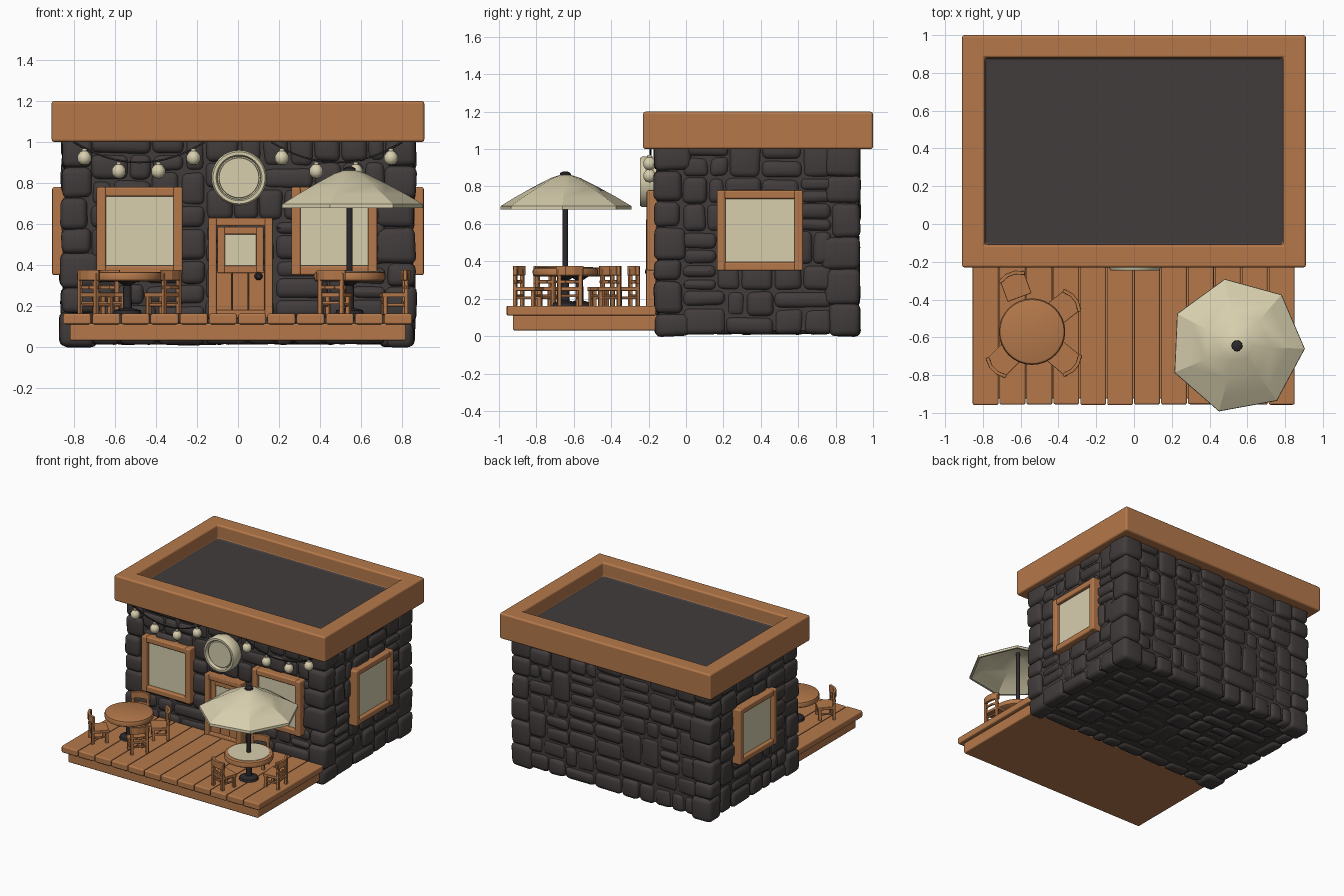
import bpy, bmesh, math, random
from mathutils import Matrix, Vector

random.seed(4)
cube = bpy.data.objects.get("Cube")
if cube:
    bpy.data.objects.remove(cube, do_unlink=True)


def material(name, rgb):
    m = bpy.data.materials.new(name)
    m.use_nodes = True
    m.diffuse_color = (*rgb, 1)
    m.node_tree.nodes["Principled BSDF"].inputs["Base Color"].default_value = (*rgb, 1)
    return m


WOOD = material("warm wood", (0.46, 0.19, 0.07))
STONE = material("dark stone", (0.055, 0.045, 0.045))
CREAM = material("cream", (0.68, 0.62, 0.42))
METAL = material("black metal", (0.025, 0.022, 0.025))


def finish(bm, name, mats, bevel=0.0, angle=40):
    bmesh.ops.recalc_face_normals(bm, faces=bm.faces)
    me = bpy.data.meshes.new(name)
    bm.to_mesh(me)
    bm.free()
    ob = bpy.data.objects.new(name, me)
    bpy.context.collection.objects.link(ob)
    for m in mats:
        me.materials.append(m)
    me.shade_smooth()
    me.set_sharp_from_angle(angle=math.radians(angle))
    if bevel:
        b = ob.modifiers.new("rounded edges", 'BEVEL')
        b.width, b.segments, b.harden_normals = bevel, 3, True
        me.set_sharp_from_angle(angle=math.pi)
    return ob


def add_box(bm, centre, size, M=Matrix()):
    T = M @ Matrix.Translation(centre) @ Matrix.Diagonal((*size, 1))
    return bmesh.ops.create_cube(bm, size=1, matrix=T)["verts"]


def add_span(bm, lo, hi, M=Matrix()):
    lo, hi = Vector(lo), Vector(hi)
    return add_box(bm, (lo + hi) / 2, hi - lo, M)


def span(name, lo, hi, mat, bevel=0.0):
    bm = bmesh.new()
    add_span(bm, lo, hi)
    return finish(bm, name, [mat], bevel)


def lathe(name, profile, mat, M=Matrix(), segs=32, start=0.0, angle=40):
    bm = bmesh.new()
    rings = []
    for r, z in profile:
        turn = [start + math.tau * i / segs for i in range(segs)]
        rings.append([bm.verts.new(M @ Vector((r * math.cos(a), r * math.sin(a), z))) for a in turn])
    for a, b in zip(rings, rings[1:]):
        for i in range(segs):
            j = (i + 1) % segs
            bm.faces.new((a[i], a[j], b[j], b[i]))
    bmesh.ops.remove_doubles(bm, verts=bm.verts, dist=1e-5)
    return finish(bm, name, [mat], angle=angle)


# ---- stone walls: rounded rubble over a core ----
def add_stone(bm, lo, hi, M=Matrix()):
    one = bmesh.new()
    add_span(one, lo, hi, M)
    for v in one.verts:
        v.co += Vector([random.uniform(-0.006, 0.006) for _ in range(3)])
    bmesh.ops.bevel(one, geom=one.edges[:], offset=0.032, segments=3, profile=0.5,
                    affect='EDGES', clamp_overlap=True)
    tmp = bpy.data.meshes.new("tmp")
    one.to_mesh(tmp)
    one.free()
    bm.from_mesh(tmp)
    bpy.data.meshes.remove(tmp)


def rubble(bm, M, u0, v0, u1, v1):
    w, h = u1 - u0, v1 - v0
    if w * h < random.uniform(0.02, 0.042) and w < 0.32:
        out = random.uniform(-0.012, 0.002)
        add_stone(bm, (u0 + 0.002, v0 + 0.002, out - 0.1), (u1 - 0.002, v1 - 0.002, out), M)
        return
    t = random.uniform(0.36, 0.64)
    if w > h * 1.4:
        rubble(bm, M, u0, v0, u0 + w * t, v1)
        rubble(bm, M, u0 + w * t, v0, u1, v1)
    else:
        rubble(bm, M, u0, v0, u1, v0 + h * t)
        rubble(bm, M, u0, v0 + h * t, u1, v1)


def facing(origin, u, v, n):
    return Matrix.Translation(origin) @ Matrix((u, v, n)).transposed().to_4x4()


X, Y, Z = Vector((1, 0, 0)), Vector((0, 1, 0)), Vector((0, 0, 1))
MID = 0.38
FRONT = facing((0, -0.165, 0), X, Z, -Y)
SIDES = {s: facing((s * 0.862, MID, 0), Y * s, Z, X * s) for s in (1, -1)}

span("wall_core", (-0.84, -0.142, 0.03), (0.84, 0.905, 1.05), STONE)
bm = bmesh.new()
rubble(bm, FRONT, -0.72, 0.01, 0.72, 1.03)
rubble(bm, facing((0, 0.928, 0), -X, Z, Y), -0.72, 0.01, 0.72, 1.03)
for M in SIDES.values():
    rubble(bm, M, -0.4, 0.01, 0.4, 1.03)
rubble(bm, facing((0, MID, 0.012), X, -Y, -Z), -0.72, -0.4, 0.72, 0.4)
for sx in (1, -1):
    for sy in (1, -1):
        z = 0.0
        while z < 0.95:
            top = min(z + random.uniform(0.11, 0.19), 1.04)
            top = 1.04 if top > 0.94 else top
            a, b = random.uniform(0.13, 0.2), random.uniform(0.13, 0.2)
            x, y = sx * random.uniform(0.858, 0.872), MID + sy * random.uniform(0.545, 0.556)
            xs, ys = sorted((x, x - sx * a)), sorted((y, y - sy * b))
            add_stone(bm, (xs[0], ys[0], z), (xs[1], ys[1], top))
            z = top
finish(bm, "wall_stones", [STONE], angle=60)

# ---- roof: wooden rim around a dark sunken deck ----
bm = bmesh.new()
add_span(bm, (-0.91, -0.23, 1.0), (0.91, 1.0, 1.2))
bm.faces.ensure_lookup_table()
lid = max(bm.faces, key=lambda f: f.calc_center_median().z)
bmesh.ops.inset_region(bm, faces=[lid], thickness=0.17)
pit = bmesh.ops.extrude_face_region(bm, geom=[lid])["geom"]
bmesh.ops.delete(bm, geom=[lid], context='FACES_ONLY')
bmesh.ops.translate(bm, vec=(0, 0, -0.11), verts=[e for e in pit if isinstance(e, bmesh.types.BMVert)])
for f in bm.faces:
    c = f.calc_center_median()
    f.material_index = int(abs(c.x) < 0.75 and -0.07 < c.y < 0.84 and 1.05 < c.z < 1.18)
finish(bm, "roof_rim", [WOOD, STONE], 0.014)


# ---- windows and door ----
def add_frame(bm, M, u0, v0, u1, v1, width, back, front):
    for a, b in ((u0, u0 + width), (u1 - width, u1)):
        add_span(bm, (a, v0, back), (b, v1, front), M)
    for a, b in ((v0, v0 + width), (v1 - width, v1)):
        add_span(bm, (u0 + width * 0.8, a, back), (u1 - width * 0.8, b, front - 0.004), M)


def window(name, M, u0, u1):
    bm = bmesh.new()
    add_frame(bm, M, u0, 0.35, u1, 0.78, 0.046, -0.04, 0.045)
    finish(bm, name + "_frame", [WOOD], 0.01)
    bm = bmesh.new()
    add_span(bm, (u0 + 0.03, 0.38, -0.03), (u1 - 0.03, 0.75, 0.014), M)
    finish(bm, name + "_pane", [CREAM])


window("front_right_window", FRONT, -0.69, -0.27)
window("front_left_window", FRONT, 0.26, 0.68)
window("left_window", SIDES[1], -0.215, 0.245)
window("right_window", SIDES[-1], -0.245, 0.215)

bm = bmesh.new()
add_frame(bm, FRONT, -0.145, 0.14, 0.17, 0.63, 0.04, -0.04, 0.048)
add_frame(bm, FRONT, -0.1, 0.36, 0.125, 0.585, 0.036, -0.02, 0.028)
for i in range(3):
    add_span(bm, (-0.108 + 0.08 * i, 0.15, -0.03), (-0.03 + 0.08 * i, 0.375, 0.018), FRONT)
finish(bm, "door", [WOOD], 0.007)
bm = bmesh.new()
add_span(bm, (-0.075, 0.38, -0.03), (0.1, 0.56, 0.014), FRONT)
finish(bm, "door_pane", [CREAM])
lathe("door_knob", [(0, 0), (0.012, 0), (0.02, 0.03), (0.012, 0.042), (0, 0.044)], METAL,
      FRONT @ Matrix.Translation((0.1, 0.345, 0.01)), 12)

# ---- round sign over the door ----
lathe("round_sign", [(0, -0.02), (0.125, -0.02), (0.135, 0.01), (0.135, 0.07), (0.127, 0.082), (0.112, 0.082),
                     (0.105, 0.072), (0.105, 0.058), (0.099, 0.058), (0.097, 0.068), (0, 0.068)],
      CREAM, FRONT @ Matrix.Translation((0.005, 0.825, 0)), 40)

# ---- string lights ----
BULB = [(0, -0.036), (0.02, -0.031), (0.034, -0.012), (0.034, 0.01), (0.022, 0.028), (0.012, 0.034), (0.012, 0.046), (0, 0.046)]
for side, label in ((-1, "right"), (1, "left")):
    mid = 0.482 * side
    cu = bpy.data.curves.new("light_string", 'CURVE')
    cu.dimensions, cu.bevel_depth, cu.bevel_resolution = '3D', 0.005, 1
    sp = cu.splines.new('POLY')
    sp.points.add(16)
    for i, p in enumerate(sp.points):
        t = i / 8 - 1
        p.co = (mid + 0.32 * t, -0.19, 0.9 + 0.1 * t * t, 1)
    cu.materials.append(METAL)
    bpy.context.collection.objects.link(bpy.data.objects.new(label + "_light_string", cu))
    for dx, z in ((-0.268, 0.922), (-0.1, 0.857), (0.093, 0.857), (0.265, 0.922)):
        lathe(label + "_light_bulb", BULB, CREAM, Matrix.Translation((mid + dx, -0.195, z)), 14)

# ---- terrace ----
span("terrace_base", (-0.82, -0.925, 0.03), (0.82, -0.15, 0.115), WOOD, 0.01)
bm = bmesh.new()
for i in range(12):
    x = -0.857 + 0.1425 * i
    add_span(bm, (x + 0.003, -0.957 + random.uniform(-0.003, 0.003), 0.11), (x + 0.1395, -0.16, 0.162))
finish(bm, "terrace_planks", [WOOD], 0.01)

# ---- tables, chairs and parasol ----
TABLES = {"round_table": (-0.54, -0.57), "parasol_table": (0.545, -0.645)}
for name, (x, y) in TABLES.items():
    at = Matrix.Translation((x, y, 0))
    lathe(name + "_top", [(0, 0.318), (0.16, 0.318), (0.173, 0.326), (0.176, 0.345), (0.17, 0.362), (0.16, 0.366), (0, 0.366)], WOOD, at)
    lathe(name + "_base", [(0, 0.16), (0.07, 0.16), (0.065, 0.178), (0.022, 0.19), (0.02, 0.3), (0.05, 0.32), (0, 0.32)], METAL, at, 16)
    if name == "parasol_table":
        lathe("table_inlay", [(0, 0.36), (0.148, 0.36), (0.148, 0.369), (0, 0.369)], CREAM, at)
        lathe("parasol_pole", [(0, 0.17), (0.015, 0.17), (0.015, 0.85), (0.03, 0.856), (0.028, 0.872), (0.012, 0.88), (0, 0.88)], METAL, at, 12)
        canopy = [(0.36, 0.677), (0.358, 0.696), (0.28, 0.742), (0.18, 0.796), (0.08, 0.846), (0.035, 0.86), (0, 0.862),
                  (0, 0.84), (0.08, 0.825), (0.18, 0.778), (0.28, 0.724), (0.345, 0.677), (0.36, 0.677)]
        lathe("parasol_canopy", canopy, CREAM, at, 7, math.radians(-2.5), 25)


def chair(name, table, degrees, dist):
    x, y = TABLES[table]
    M = Matrix.Translation((x, y, 0)) @ Matrix.Rotation(math.radians(degrees - 90), 4, 'Z') @ Matrix.Translation((0, dist, 0))
    bm = bmesh.new()
    add_box(bm, (0, 0, 0.253), (0.135, 0.125, 0.022), M)
    for s in (-1, 1):
        add_box(bm, (s * 0.052, -0.046, 0.205), (0.022, 0.022, 0.095), M)
        add_box(bm, (s * 0.056, 0.056, 0.26), (0.022, 0.02, 0.2), M)
        add_box(bm, (s * 0.052, 0, 0.205), (0.013, 0.1, 0.014), M)
        add_box(bm, (0, s * 0.05, 0.215), (0.1, 0.013, 0.014), M)
    for s in (-1, 0, 1):
        bend = M @ Matrix.Translation((s * 0.046, 0.07 - 0.01 * abs(s), 0.35)) @ Matrix.Rotation(-0.4 * s, 4, 'Z')
        add_box(bm, (0, 0, 0), (0.055, 0.02, 0.052), bend)
        add_box(bm, (0, 0, -0.06), (0.05, 0.012, 0.018), bend)
    finish(bm, name, [WOOD], 0.004)


for deg, dist in ((110, 0.255), (38, 0.215), (-40, 0.225), (225, 0.215)):
    chair("round_table_chair", "round_table", deg, dist)
for deg, dist in ((250, 0.21), (5, 0.215), (108, 0.225)):
    chair("parasol_table_chair", "parasol_table", deg, dist)
